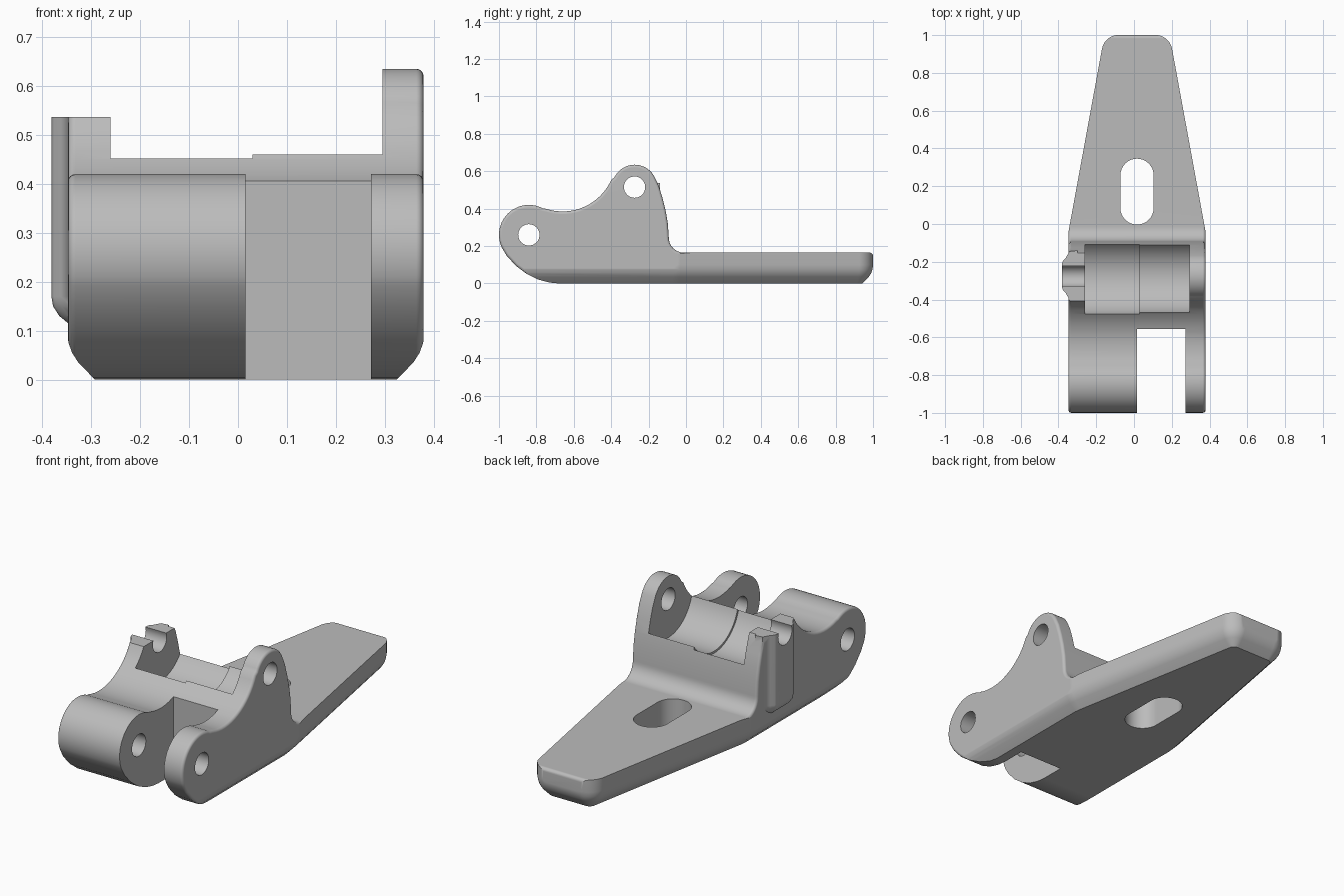
import bpy, bmesh
from math import cos, sin, radians, pi
from mathutils import Vector

cube = bpy.data.objects.get("Cube")
if cube:
    bpy.data.objects.remove(cube, do_unlink=True)

MID = 0.016      # centre plane of the body
HALF = 0.363     # half width of the body
PIVOT = (-0.84, 0.26)
CRADLE = (-0.275, 0.515)

grey = bpy.data.materials.new("plain grey")
grey.use_nodes = True
grey.diffuse_color = (0.5, 0.5, 0.5, 1)
grey.node_tree.nodes["Principled BSDF"].inputs["Base Color"].default_value = (0.5, 0.5, 0.5, 1)


def arc(c, r, a0, a1, n):
    angles = [radians(a0 + (a1 - a0) * i / n) for i in range(n + 1)]
    return [(c[0] + r * cos(a), c[1] + r * sin(a)) for a in angles]


def inset(poly, d):
    """Move a closed outline inwards by d."""
    area = sum(p[0] * q[1] - q[0] * p[1] for p, q in zip(poly, poly[1:] + poly[:1]))
    side = 1 if area > 0 else -1
    out = []
    for i, p in enumerate(poly):
        p = Vector(p)
        e1 = (p - Vector(poly[i - 1])).normalized()
        e2 = (Vector(poly[(i + 1) % len(poly)]) - p).normalized()
        n1, n2 = Vector((-e1.y, e1.x)) * side, Vector((-e2.y, e2.x)) * side
        out.append(tuple(p + (n1 + n2) * d / (1 + n1.dot(n2))))
    return out


def loft(name, rings):
    """Skin a stack of equal rings and cap both ends."""
    bm = bmesh.new()
    vs = [[bm.verts.new(p) for p in ring] for ring in rings]
    n = len(vs[0])
    for a, b in zip(vs, vs[1:]):
        for i in range(n):
            j = (i + 1) % n
            bm.faces.new((a[i], a[j], b[j], b[i]))
    bm.faces.new(vs[0])
    bm.faces.new(vs[-1])
    bmesh.ops.recalc_face_normals(bm, faces=bm.faces)
    me = bpy.data.meshes.new(name)
    bm.to_mesh(me)
    bm.free()
    me.materials.append(grey)
    ob = bpy.data.objects.new(name, me)
    bpy.context.collection.objects.link(ob)
    return ob


def prism_x(name, poly, x0, x1):
    return loft(name, [[(x, y, z) for y, z in poly] for x in (x0, x1)])


def box(name, x0, x1, y0, y1, z0, z1):
    return prism_x(name, [(y0, z0), (y1, z0), (y1, z1), (y0, z1)], x0, x1)


def combine(target, tool, operation):
    mod = target.modifiers.new(operation.lower(), "BOOLEAN")
    mod.operation, mod.object, mod.solver = operation, tool, "EXACT"
    bpy.context.view_layer.objects.active = target
    bpy.ops.object.modifier_apply(modifier=mod.name)
    bpy.data.objects.remove(tool, do_unlink=True)


# Side profile: curved nose, valley, tall ear, fillet and foot plate
profile = [(1.0, 0), (-0.68, 0), (-0.73, 0.005), (-0.79, 0.021), (-0.85, 0.05), (-0.91, 0.095), (-0.96, 0.15)]
profile += arc(PIVOT, 0.16, 205, 62, 20)
profile += arc((-0.66, 0.67), 0.285, 252, 336, 16)
profile += arc(CRADLE, 0.12, 155, 25, 18)
profile += [(-0.145, 0.52), (-0.125, 0.455), (-0.109, 0.39), (-0.097, 0.32)]
profile += arc((-0.012, 0.245), 0.08, 180, 270, 10)
profile += arc((0.982, 0.147), 0.018, 90, 0, 4)

# Body with rounded outer rims
R = 0.015
rims = []
for i in range(5):
    a = i * pi / 8
    rims.append((HALF - R + R * cos(a), R * (1 - sin(a))))
sections = [(MID - h, d) for h, d in rims] + [(MID + h, d) for h, d in reversed(rims)]
body = loft("bracket_body", [[(x, y, z) for y, z in inset(profile, d)] for x, d in sections])

# Tapered plan outline with a chamfered underside
half = [(0.366, -1.05), (0.366, -0.07), (0.361, -0.03)] + arc((0.097, 0.911), 0.09, 10, 90, 10)
plan = [(MID + x, y) for x, y in half] + [(MID - x, y) for x, y in reversed(half)]
levels = [(-0.02, 0.078), (0, 0.058), (0.035, 0.024), (0.055, 0.011), (0.075, 0.004), (0.1, 0), (0.8, 0)]
outline = loft("plan_outline", [[(x, y, z) for x, y in inset(plan, d)] for z, d in levels])
combine(body, outline, "INTERSECT")

# Column boss on the right cheek
column = [(-0.30, -0.405), (-0.342, -0.40), (-0.362, -0.365), (-0.376, -0.35), (-0.381, -0.335),
          (-0.381, -0.21), (-0.376, -0.195), (-0.362, -0.18), (-0.342, -0.145), (-0.30, -0.14)]
rings = []
for z, k in [(0.09, 0), (0.115, 0.15), (0.13, 0.6), (0.15, 0.92), (0.17, 1), (0.6, 1)]:
    rings.append([(-0.30 + (x + 0.30) * (0.5 + 0.5 * k), -0.275 + (y + 0.275) * (0.8 + 0.2 * k), z)
                  for x, y in column])
combine(body, loft("column_boss", rings), "UNION")

# Cradle trough in two slightly different radii, front gap, and cut-down right ear
cuts = [
    prism_x("cradle_wide", arc(CRADLE, 0.212, 0, 354, 59), -0.26, 0.03),
    prism_x("cradle_narrow", arc(CRADLE, 0.201, 0, 354, 59), 0.025, 0.295),
    box("front_gap", 0.015, 0.272, -1.1, -0.555, -0.1, 0.6),
    box("ear_trim", -0.5, -0.2, -0.6, 0.1, 0.537, 0.9),
]
# Pin holes and the open throat of the right ear
for name, c in (("pivot_hole", PIVOT), ("cradle_hole", CRADLE)):
    cuts.append(prism_x(name, arc(c, 0.057, 0, 348.75, 31), -0.6, 0.6))
cuts.append(box("hook_throat", -0.5, -0.2, -0.317, -0.233, 0.52, 0.7))
# Long slot in the foot plate
slot = arc((MID, 0.258), 0.088, 0, 180, 16) + arc((MID, 0.085), 0.088, 180, 360, 16)
cuts.append(loft("plate_slot", [[(x, y, z) for x, y in slot] for z in (-0.1, 0.3)]))
for tool in cuts:
    combine(body, tool, "DIFFERENCE")

# Clean up and shade
bm = bmesh.new()
bm.from_mesh(body.data)
bmesh.ops.remove_doubles(bm, verts=bm.verts, dist=0.0002)
bm.to_mesh(body.data)
bm.free()
body.data.materials.clear()
body.data.materials.append(grey)
body.data.shade_smooth()
body.data.set_sharp_from_angle(angle=radians(30))
weighted = body.modifiers.new("weighted_normals", "WEIGHTED_NORMAL")
weighted.keep_sharp = True
